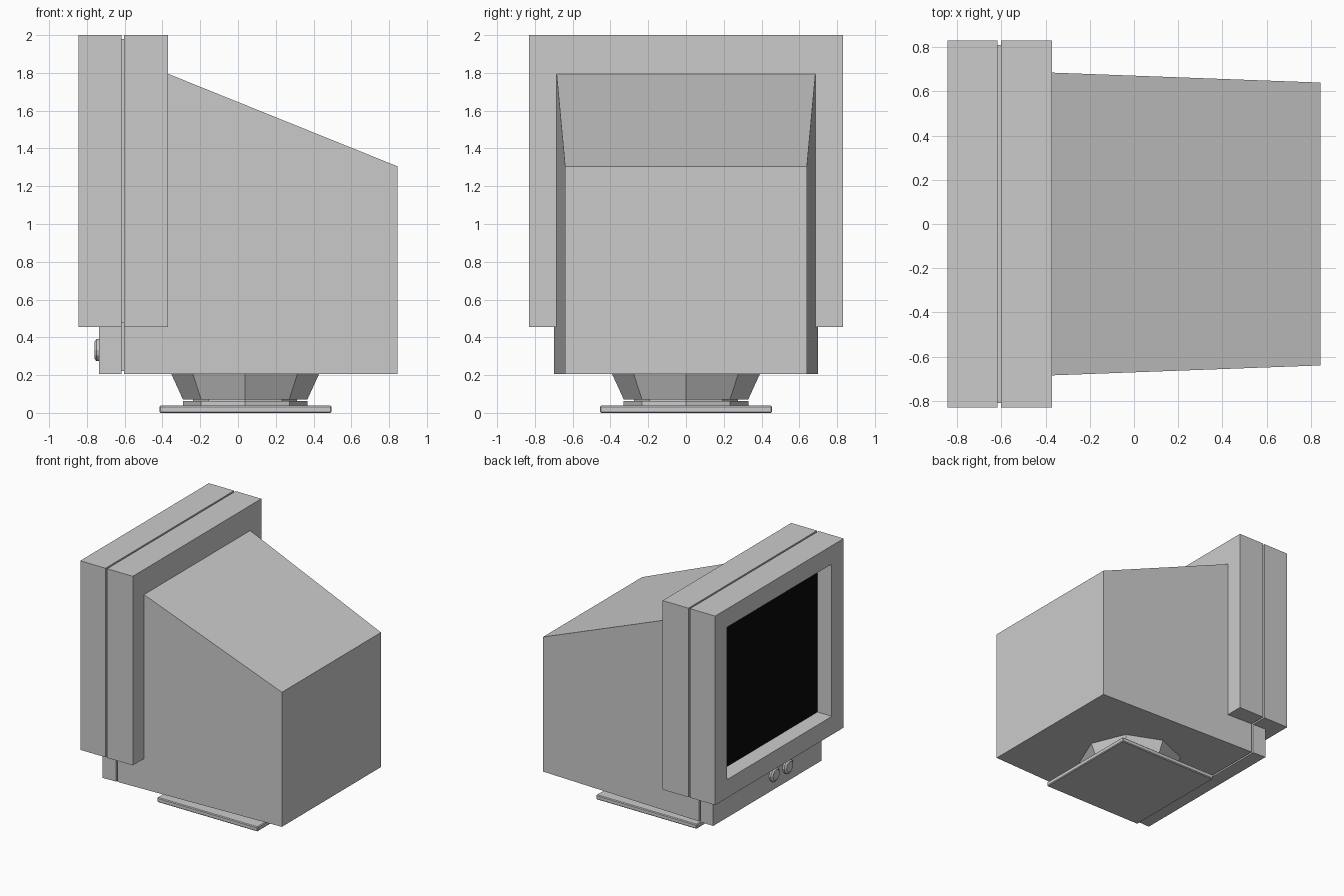
import bpy, bmesh, math
from mathutils import Matrix

if "Cube" in bpy.data.objects:
    bpy.data.objects.remove(bpy.data.objects["Cube"])


def finish(name, bm):
    bmesh.ops.recalc_face_normals(bm, faces=bm.faces)
    me = bpy.data.meshes.new(name)
    bm.to_mesh(me)
    bm.free()
    ob = bpy.data.objects.new(name, me)
    bpy.context.collection.objects.link(ob)
    return ob


def skin(name, loops, cap_end=True):
    """Join successive closed loops of points, capping the ends."""
    bm = bmesh.new()
    rings = [[bm.verts.new(p) for p in loop] for loop in loops]
    n = len(rings[0])
    for a, b in zip(rings, rings[1:]):
        for i in range(n):
            j = (i + 1) % n
            bm.faces.new((a[i], a[j], b[j], b[i]))
    bm.faces.new(rings[0])
    if cap_end:
        bm.faces.new(rings[-1])
    return finish(name, bm)


def rect(x, hy, z0, z1):
    return [(x, -hy, z0), (x, hy, z0), (x, hy, z1), (x, -hy, z1)]


def octagon(r, z, cx=0.038):
    return [(cx + r * math.cos(i * math.pi / 4), r * math.sin(i * math.pi / 4), z)
            for i in range(8)]


# Bezel: back half, seam groove, front half, recessed opening
skin("bezel", [rect(*r) for r in (
    (-0.37, 0.83, 0.455, 2.0),
    (-0.603, 0.83, 0.455, 2.0),
    (-0.603, 0.81, 0.475, 1.98),
    (-0.617, 0.81, 0.475, 1.98),
    (-0.617, 0.83, 0.455, 2.0),
    (-0.845, 0.83, 0.455, 2.0),
    (-0.845, 0.675, 0.605, 1.85),
    (-0.72, 0.67, 0.61, 1.845))], cap_end=False)

# Black screen at the bottom of the recess
bm = bmesh.new()
bm.faces.new([bm.verts.new(p) for p in rect(-0.72, 0.67, 0.61, 1.845)[::-1]])
bm.normal_update()
if bm.faces[:][0].normal.x > 0:
    bmesh.ops.reverse_faces(bm, faces=bm.faces)
me = bpy.data.meshes.new("screen")
bm.to_mesh(me)
bm.free()
screen = bpy.data.objects.new("screen", me)
bpy.context.collection.objects.link(screen)
black = bpy.data.materials.new("screen_black")
black.diffuse_color = (0.003, 0.003, 0.003, 1)
black.use_nodes = True
black.node_tree.nodes["Principled BSDF"].inputs["Base Color"].default_value = black.diffuse_color
me.materials.append(black)

# Tapered housing with the control strip and its seam groove
skin("housing", [rect(*r) for r in (
    (-0.735, 0.699, 0.205, 0.50),
    (-0.617, 0.694, 0.205, 0.50),
    (-0.617, 0.675, 0.223, 0.50),
    (-0.603, 0.675, 0.223, 0.50),
    (-0.603, 0.693, 0.205, 1.795),
    (-0.37, 0.685, 0.205, 1.795),
    (0.845, 0.64, 0.205, 1.305))])

# Two control knobs with chamfered rims
for k, y in enumerate((-0.08, -0.255)):
    skin(f"knob_{k + 1}", [
        [(x, y + r * math.cos(a * math.pi / 6), 0.332 + r * math.sin(a * math.pi / 6))
         for a in range(12)]
        for x, r in ((-0.73, 0.058), (-0.75, 0.058), (-0.761, 0.042))])

# Octagonal swivel foot with a narrow neck
skin("swivel_foot", [octagon(*r) for r in (
    (0.393, 0.21), (0.33, 0.072), (0.275, 0.072),
    (0.275, 0.062), (0.33, 0.062), (0.33, 0.03))])

# Square base plate with softened edges
bm = bmesh.new()
bmesh.ops.create_cube(bm, size=1, matrix=Matrix.Translation((0.04, 0, 0.019))
                      @ Matrix.Diagonal((0.91, 0.91, 0.038, 1)))
bmesh.ops.bevel(bm, geom=bm.edges[:], offset=0.006, segments=1, affect='EDGES')
finish("base_plate", bm)
